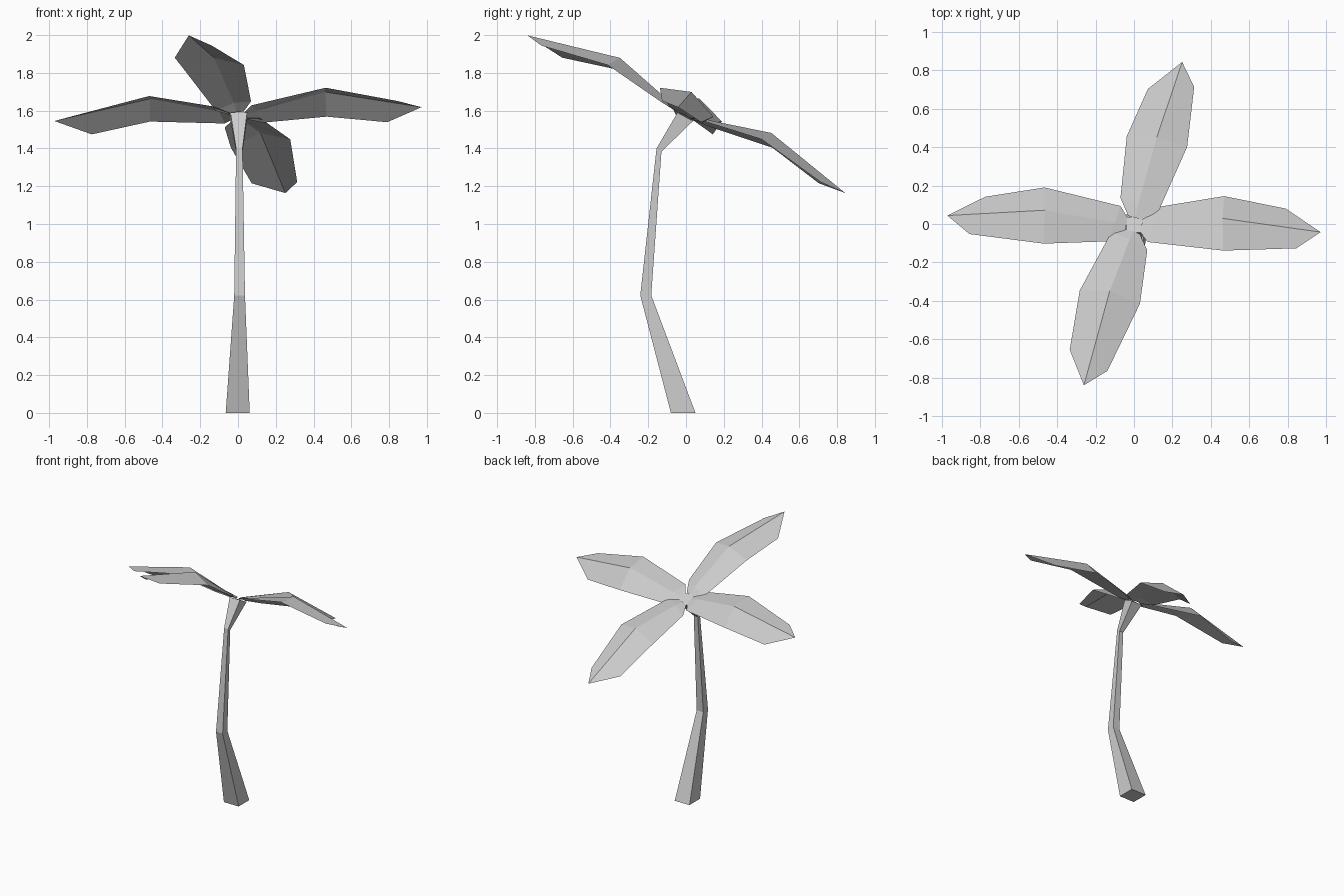
import bpy, bmesh
from math import radians
from mathutils import Matrix, Vector

if "Cube" in bpy.data.objects:
    bpy.data.objects.remove(bpy.data.objects["Cube"])


def make_object(name, verts, faces):
    mesh = bpy.data.meshes.new(name)
    bm = bmesh.new()
    vs = [bm.verts.new(v) for v in verts]
    for f in faces:
        bm.faces.new([vs[i] for i in f])
    bmesh.ops.recalc_face_normals(bm, faces=bm.faces)
    bm.to_mesh(mesh)
    bm.free()
    obj = bpy.data.objects.new(name, mesh)
    bpy.context.collection.objects.link(obj)
    return obj


# Trunk: square rings as (x min, x max, front y, front z, back y, back z)
rings = [
    (-0.065, 0.062, -0.08, 0.0, 0.05, 0.0),
    (-0.02, 0.037, -0.242, 0.622, -0.184, 0.622),
    (-0.01, 0.024, -0.156, 1.40, -0.13, 1.383),
    (-0.04, 0.048, -0.045, 1.59, 0.037, 1.545),
]
verts, faces = [], [(3, 2, 1, 0)]
for x0, x1, yf, zf, yb, zb in rings:
    verts += [(x0, yf, zf), (x1, yf, zf), (x1, yb, zb), (x0, yb, zb)]
for r in range(len(rings) - 1):
    for i in range(4):
        j = (i + 1) % 4
        faces.append((4 * r + i, 4 * r + j, 4 * r + 4 + j, 4 * r + 4 + i))
n = 4 * len(rings) - 4
faces.append((n, n + 1, n + 2, n + 3))
make_object("trunk", verts, faces)

# Crown frame: tilted with the bent top of the trunk
crown = (Matrix.Translation((0, 0, 1.58))
         @ Matrix.Rotation(radians(-26.6), 4, 'X')
         @ Matrix.Rotation(radians(-0.8), 4, 'Y'))

# Leaf: rows of left edge, midrib, right edge running outward
leaf_rows = [
    [(0.045, 0.04, -0.01), (0.04, 0, -0.005), (0.035, -0.045, -0.01)],
    [(0.135, 0.1, 0.0), (0.1, 0, 0.02), (0.07, -0.105, 0.0)],
    [(0.47, 0.135, 0.048), (0.463, -0.027, 0.113), (0.465, -0.187, 0.058)],
]
leaf_tip = (0.972, -0.055, 0.002)


def leaf(name, angle, shoulder_left, shoulder_right):
    pts = [p for row in leaf_rows for p in row]
    pts += [shoulder_left, leaf_tip, shoulder_right]
    m = crown @ Matrix.Rotation(radians(angle), 4, 'Z')
    quads = [(3 * r + c, 3 * r + c + 1, 3 * r + c + 4, 3 * r + c + 3)
             for r in range(3) for c in range(2)]
    make_object(name, [m @ Vector(p) for p in pts], quads)


# Two leaf variants, differing in which shoulder sits further out
near = ((0.79, 0.09, -0.012), (0.845, -0.145, -0.005))
far = ((0.857, 0.045, -0.015), (0.775, -0.174, -0.02))
leaf("leaf_right", 0, *near)
leaf("leaf_back", 78.3, *near)
leaf("leaf_left", 180, *far)
leaf("leaf_front", 257.7, *far)
